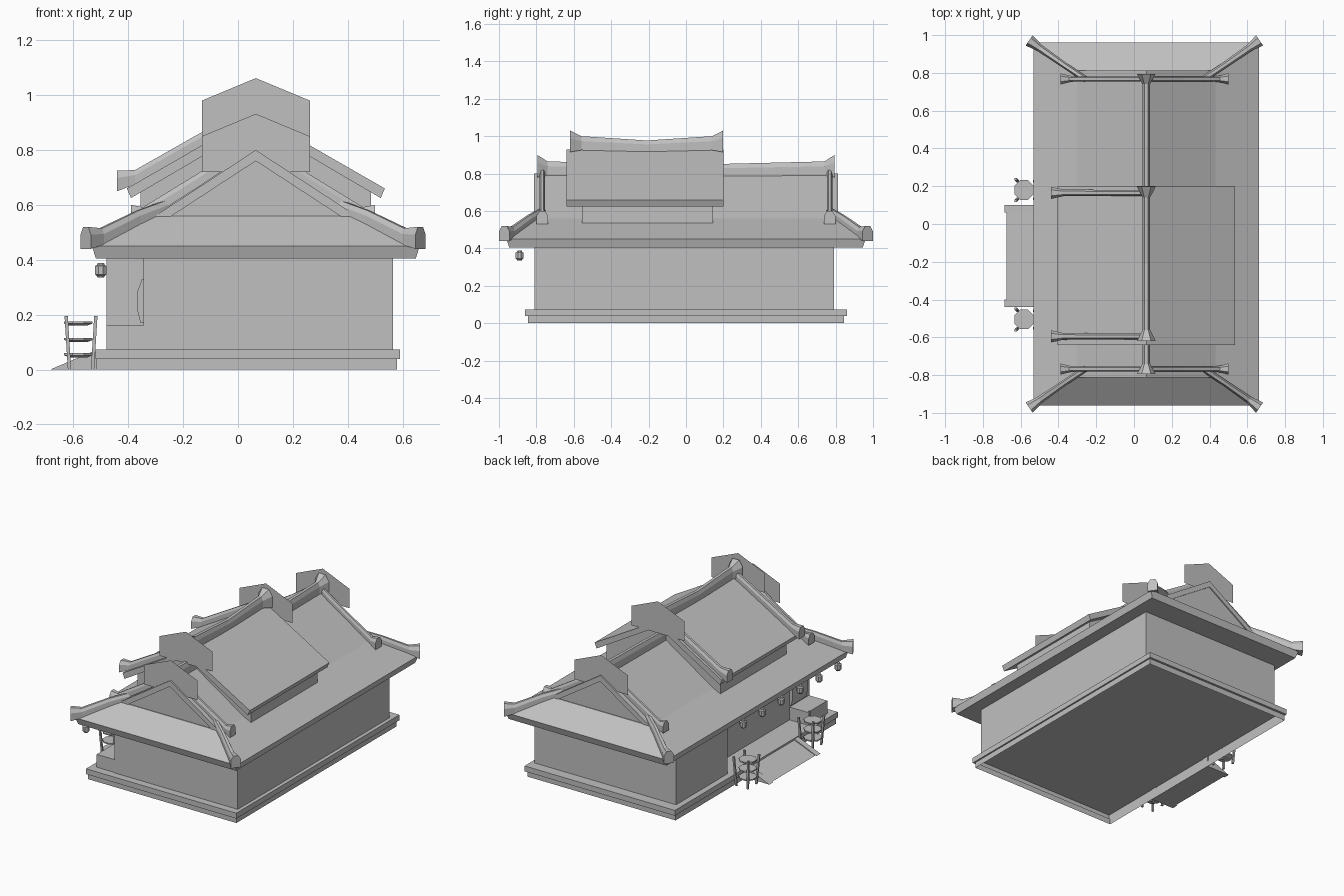
import bpy, bmesh, math
from mathutils import Vector

cube = bpy.data.objects.get("Cube")
if cube:
    bpy.data.objects.remove(cube, do_unlink=True)

grey = bpy.data.materials.new("plain_grey")
grey.use_nodes = True
colour = (0.53, 0.53, 0.53, 1)
grey.diffuse_color = colour
grey.node_tree.nodes["Principled BSDF"].inputs["Base Color"].default_value = colour

CX = 0.065  # centre line of the roofs
CORNERS = ((-1, -1), (1, -1), (1, 1), (-1, 1))


def build(name, bm):
    mesh = bpy.data.meshes.new(name)
    bm.to_mesh(mesh)
    bm.free()
    mesh.materials.append(grey)
    obj = bpy.data.objects.new(name, mesh)
    bpy.context.collection.objects.link(obj)
    return obj


def loft(name, rings, cap_first=True):
    """Skin a list of equal-sized rings; the first cap can be left open."""
    bm = bmesh.new()
    rows = [[bm.verts.new(p) for p in ring] for ring in rings]
    n = len(rows[0])
    for a, b in zip(rows, rows[1:]):
        for i in range(n):
            j = (i + 1) % n
            bm.faces.new((a[i], a[j], b[j], b[i]))
    if cap_first:
        bm.faces.new(rows[0])
    bm.faces.new(rows[-1])
    bmesh.ops.recalc_face_normals(bm, faces=bm.faces)
    return build(name, bm)


def rect(cx, hx, hy, z, cy=0):
    return [(cx + sx * hx, cy + sy * hy, z) for sx, sy in CORNERS]


def box(name, x0, x1, y0, y1, z0, z1):
    return loft(name, [rect((x0 + x1) / 2, (x1 - x0) / 2, (y1 - y0) / 2, z, (y0 + y1) / 2)
                       for z in (z0, z1)])


def prism(name, profile, y0, y1):
    return loft(name, [[(x, y, z) for x, z in profile] for y in (y0, y1)])


def chevron(name, half_out, z_out, top, half_in, z_in, top_in, y0, y1):
    prism(name, [(CX - half_out, z_out), (CX, top), (CX + half_out, z_out),
                 (CX + half_in, z_in), (CX, top_in), (CX - half_in, z_in)], y0, y1)


def tile_bar(name, path):
    """Ridge tiles along stations of (x, y, z, half width, height)."""
    first, last = Vector(path[0][:2]), Vector(path[-1][:2])
    d = (last - first).normalized()
    rings = []
    for x, y, z, w, h in path:
        section = [(-w, 0), (-w, h * .65), (-w * .5, h), (w * .5, h), (w, h * .65), (w, 0)]
        rings.append([(x - d.y * s, y + d.x * s, z + t) for s, t in section])
    loft(name, rings)


def turned(name, x, y, stations, sides=8):
    """Faceted round part from (radius, z) stations."""
    ang = [2 * math.pi * (i + .5) / sides for i in range(sides)]
    return loft(name, [[(x + r * math.cos(a), y + r * math.sin(a), z) for a in ang]
                       for r, z in stations])


# Stepped base, open underneath, and walls
loft("base", [rect(.0325, .5475, .845, 0), rect(.0325, .5475, .845, .038),
              rect(.035, .555, .86, .038), rect(.035, .555, .86, .074)], cap_first=False)
box("main_walls", -.345, .565, -.81, .79, .074, .41)
box("side_room", -.48, -.345, .25, .79, .074, .41)
box("low_counter", -.48, -.345, -.805, -.6, .074, .16)
prism("window_panel", [(-.34, .17), (-.355, .17), (-.368, .22), (-.368, .28), (-.35, .33),
                       (-.34, .33)], -.76, -.6)

# Entrance ramp with side rails
prism("ramp", [(-.675, 0), (-.515, .064), (-.515, 0)], -.40, .06)
for i, y in enumerate((-.44, .06)):
    prism(f"ramp_rail_{i}", [(-.685, 0), (-.515, .072), (-.515, 0)], y, y + .04)

# Lower hip-and-gable roof
loft("hip_roof", [rect(CX, *s) for s in
                  ((.583, .945, .405), (.597, .96, .45), (.367, .81, .56))])
chevron("gable_roof", .37, .558, .80, .31, .558, .76, -.812, .812)
prism("gable_wall", [(CX - .34, .55), (CX + .34, .55), (CX, .775)], -.805, .805)

# Upper raised roof
chevron("upper_roof", .47, .66, .93, .455, .625, .892, -.64, .2)
prism("upper_walls", [(CX - .42, .53), (CX + .42, .53), (CX + .42, .65), (CX, .9),
                      (CX - .42, .65)], -.555, .145)

# Ridge tiles along the tops
tile_bar("lower_ridge", [(CX, -.795, .78, .05, .12), (CX, -.74, .79, .02, .075),
                         (CX, 0, .785, .02, .062),
                         (CX, .74, .79, .02, .075), (CX, .795, .78, .05, .12)])
tile_bar("upper_ridge", [(CX, -.62, .915, .05, .115), (CX, -.56, .925, .02, .075),
                         (CX, -.21, .917, .02, .06),
                         (CX, .14, .925, .02, .075), (CX, .198, .915, .05, .115)])

# Sloping ridges by the gables and out to the corners
for sx, sy in CORNERS:
    tag = ("left" if sx > 0 else "right") + ("_back" if sy > 0 else "_front")
    tile_bar("gable_ridge_" + tag,
             [(CX - .01 + sx * o, sy * .768, z, w, h) for o, z, w, h in
              ((.02, .785, .014, .05), (.20, .665, .014, .05), (.37, .556, .014, .055),
               (.40, .542, .018, .05), (.445, .53, .03, .07))])
    tile_bar("corner_ridge_" + tag,
             [(CX - .01 + sx * o, sy * y, z, w, h) for o, y, z, w, h in
              ((.31, .765, .57, .016, .05), (.42, .838, .525, .016, .055),
               (.555, .932, .455, .02, .06), (.61, .972, .44, .033, .08))])

for i, y in enumerate((-.595, .165)):
    tile_bar(f"upper_gable_ridge_{i}",
             [(CX - o, y, z, w, h) for o, z, w, h in
              ((.02, .915, .016, .05), (.25, .785, .016, .05), (.44, .675, .018, .052),
               (.505, .65, .032, .075))])

# Thin ornament plates at the ridge ends
for i, (y, z) in enumerate(((-.802, .72), (.802, .72), (-.642, .85), (.202, .85))):
    bm = bmesh.new()
    outline = [(-.197, 0), (.197, 0), (.197, .13), (0, .212), (-.197, .13)]
    face = bm.faces.new([bm.verts.new((CX + x, y, z + h)) for x, h in outline])
    face.normal_update()
    if face.normal.y * (1 if i % 2 else -1) < 0:
        face.normal_flip()
    build(f"ridge_ornament_{i}", bm)

# Lanterns under the entrance eave
for i in range(6):
    turned(f"lantern_{i}", -.5, .11 - .2 * i,
           [(.013, .335), (.015, .341), (.022, .346), (.022, .377), (.015, .382), (.013, .388)])

# Shelf stands either side of the ramp
for i, y in enumerate((.18, -.505)):
    for k, z in enumerate((.052, .108, .168)):
        turned(f"stand_{i}_shelf_{k}", -.582, y, [(.035, z - .008), (.056, z), (.056, z + .008)])
    for sx, sy in CORNERS:
        loft(f"stand_{i}_leg_{sx}_{sy}",
             [rect(-.572 + sx * s, .006, .006, z, y + sy * (s + .003))
              for s, z in ((.042, 0), (.054, .195))])
